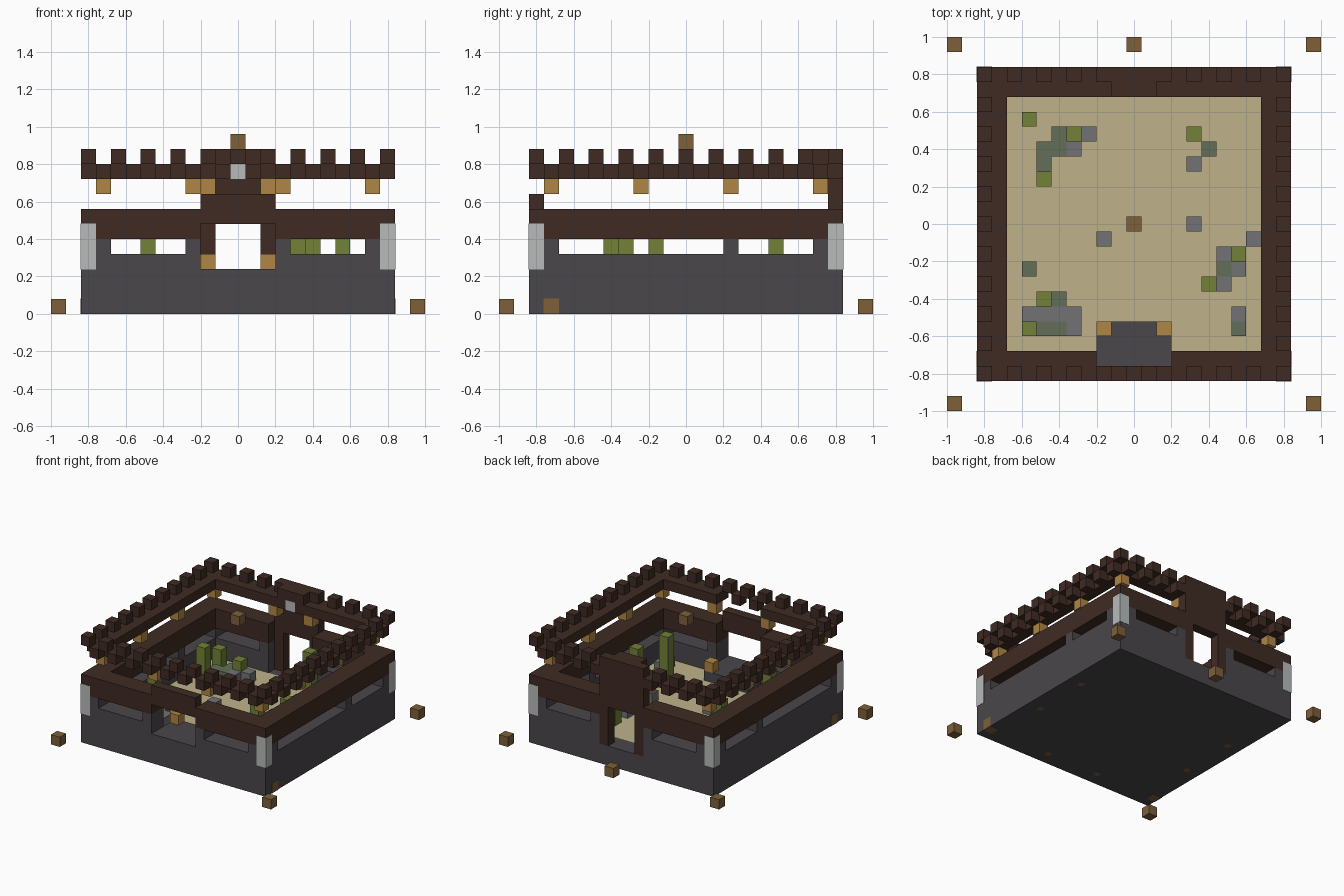
import bpy
import bmesh

U = 0.08  # one building block

cube = bpy.data.objects.get("Cube")
if cube:
    bpy.data.objects.remove(cube, do_unlink=True)


def material(name, rgb):
    m = bpy.data.materials.new(name)
    m.use_nodes = True
    m.diffuse_color = (*rgb, 1)
    m.node_tree.nodes["Principled BSDF"].inputs["Base Color"].default_value = (*rgb, 1)
    return m


WOOD = material("dark_wood", (.05, .024, .017))
STONE = material("dark_stone", (.07, .063, .07))
SAND = material("sand", (.52, .45, .26))
LAMP = material("lamp_orange", (.434, .238, .058))
TAN = material("marker_tan", (.205, .117, .042))
CACTUS = material("plant_green", (.17, .22, .038))
MOSS = material("mossy_stone", (.127, .156, .102))
ROCK = material("grey_rock", (.17, .17, .18))
WHITE = material("pale_stone", (.48, .5, .5))


def blocks(name, mat, boxes, grow=0.0):
    """Boxes are inclusive block ranges: x0, x1, y0, y1, z0, z1."""
    bm = bmesh.new()
    for x0, x1, y0, y1, z0, z1 in boxes:
        lo = (x0 - .5, y0 - .5, z0)
        hi = (x1 + .5, y1 + .5, z1 + 1)
        for v in bmesh.ops.create_cube(bm, size=1)["verts"]:
            for i in range(3):
                v.co[i] = hi[i] * U + grow if v.co[i] > 0 else lo[i] * U - grow
    me = bpy.data.meshes.new(name)
    bm.to_mesh(me)
    bm.free()
    me.materials.append(mat)
    ob = bpy.data.objects.new(name, me)
    bpy.context.collection.objects.link(ob)
    return ob


def mirror(boxes):
    """Add the copy of every box on the other side of x = 0."""
    return boxes + [(-b, -a, *rest) for a, b, *rest in boxes]


def cells(points, z0, z1):
    return [(x, x, y, y, z0, z1) for x, y in points]


# Ground slab and courtyard
blocks("foundation", STONE, [(-10, 10, -10, 10, 0, 0)])
blocks("courtyard_floor", SAND, [(-8, 8, -8, 8, 1, 1)])

# Lower stone walls, with a raised front sill and a deeper back doorway
blocks("front_wall", STONE, [(-10, 10, -10, -9, 1, 2)] + mirror([(3, 10, -10, -9, 3, 3)]))
blocks("back_wall", STONE, [(-10, 10, 9, 10, 1, 1)] + mirror([(3, 10, 9, 10, 2, 3)]))
blocks("side_walls", STONE, mirror([(9, 10, -8, 8, 1, 3)]))
blocks("entrance_step", STONE, [(-2, 2, -8, -7, 2, 2)])

# Window posts
posts = [(9, 10, 3, 3, 4, 4)]
for y0, y1 in ((-10, -9), (9, 10)):
    posts += [(9, 10, y0, y1, 4, 4), (3, 3, y0, y1, 4, 4)]
blocks("window_posts", STONE, mirror(posts))

# Wooden band above the windows
blocks("wooden_band", WOOD, mirror([
    (9, 10, -8, 8, 5, 6), (3, 10, -10, -9, 5, 6), (3, 10, 9, 10, 5, 6)]))
blocks("front_arch", WOOD, [(-2, 2, -10, -10, 6, 7)])

# Back gate tower
blocks("back_gate", WOOD, mirror([(2, 2, 10, 10, 2, 5)])
       + [(-2, 2, 10, 10, 6, 10), (-1, 1, 9, 9, 9, 10)])
blocks("gate_stone", WHITE, [(0, 0, 9, 9, 9, 9)], .002)

# Pale corner pillars
blocks("corner_pillars", WHITE,
       mirror([(10, 10, y, y, 3, 5) for y in (-10, 10)]), .002)

# Upper ring, with its outer row alternating between low and high blocks
blocks("upper_ring", WOOD, mirror([
    (9, 9, -9, 9, 9, 9), (3, 8, -9, -9, 9, 9), (2, 8, 9, 9, 9, 9)]))
low, high = [], []
for x in range(-10, 11):
    for y in range(-10, 11):
        if max(abs(x), abs(y)) < 10 or (y == 10 and abs(x) < 3):
            continue
        if abs(x) == 10:
            odd = y % 2
        else:
            odd = x % 2
        (low if odd else high).append((x, y))
blocks("low_battlements", WOOD, cells(low, 9, 9))
blocks("high_battlements", WOOD, cells(high, 10, 10))

# Lamps under the ring and beside the entrance
hanging = [(9, y) for y in (-9, -3, 3, 9)] + [(3, -9), (2, 9)]
blocks("hanging_lamps", LAMP, mirror(cells(hanging, 8, 8)))
blocks("entrance_lamps", LAMP, mirror(cells([(2, -7)], 3, 3)))

# Free-standing marker blocks
blocks("ground_markers", TAN, mirror(cells([(12, -12), (12, 12)], 0, 0))
       + cells([(0, 12)], 0, 0))
blocks("top_marker", TAN, cells([(0, 0)], 11, 11))

# Small plates set in the side walls and the underside
blocks("wall_plates", TAN, mirror(cells([(10, -9)], 0, 0)), .002)
bm = bmesh.new()
for x, y in ((9, 3), (9, -3), (3, -9)):
    for s in (-1, 1):
        disc = bmesh.ops.create_circle(bm, cap_ends=True, segments=12, radius=.026)
        bmesh.ops.translate(bm, verts=disc["verts"], vec=(s * x * U, y * U, -.002))
for f in bm.faces:
    if f.normal.z > 0:
        f.normal_flip()
me = bpy.data.meshes.new("underside_plates")
bm.to_mesh(me)
bm.free()
me.materials.append(TAN)
bpy.context.collection.objects.link(bpy.data.objects.new("underside_plates", me))

# Plants of three heights
blocks("tall_plants", CACTUS, cells([(5, -4), (4, 6)], 2, 6))
blocks("medium_plants", CACTUS, cells([(-6, 3), (-6, -5), (7, -2)], 2, 5))
blocks("short_plants", CACTUS, cells([(-7, 7), (-4, 6), (-7, -7)], 2, 3))

# Loose stones on the sand
blocks("mossy_stones", MOSS, cells([
    (-5, 6), (-6, 5), (-5, 5), (-6, 4), (5, 5), (-7, -3), (6, -3),
    (7, -7), (-5, -5), (-6, -7), (-5, -7)], 2, 2))
blocks("grey_rocks", ROCK, cells([
    (-3, 6), (-4, 5), (4, 4), (4, 0), (-2, -1), (8, -1), (6, -2), (7, -3),
    (6, -4), (7, -6), (-7, -6), (-6, -6), (-5, -6), (-4, -6), (-4, -7)], 2, 2))
